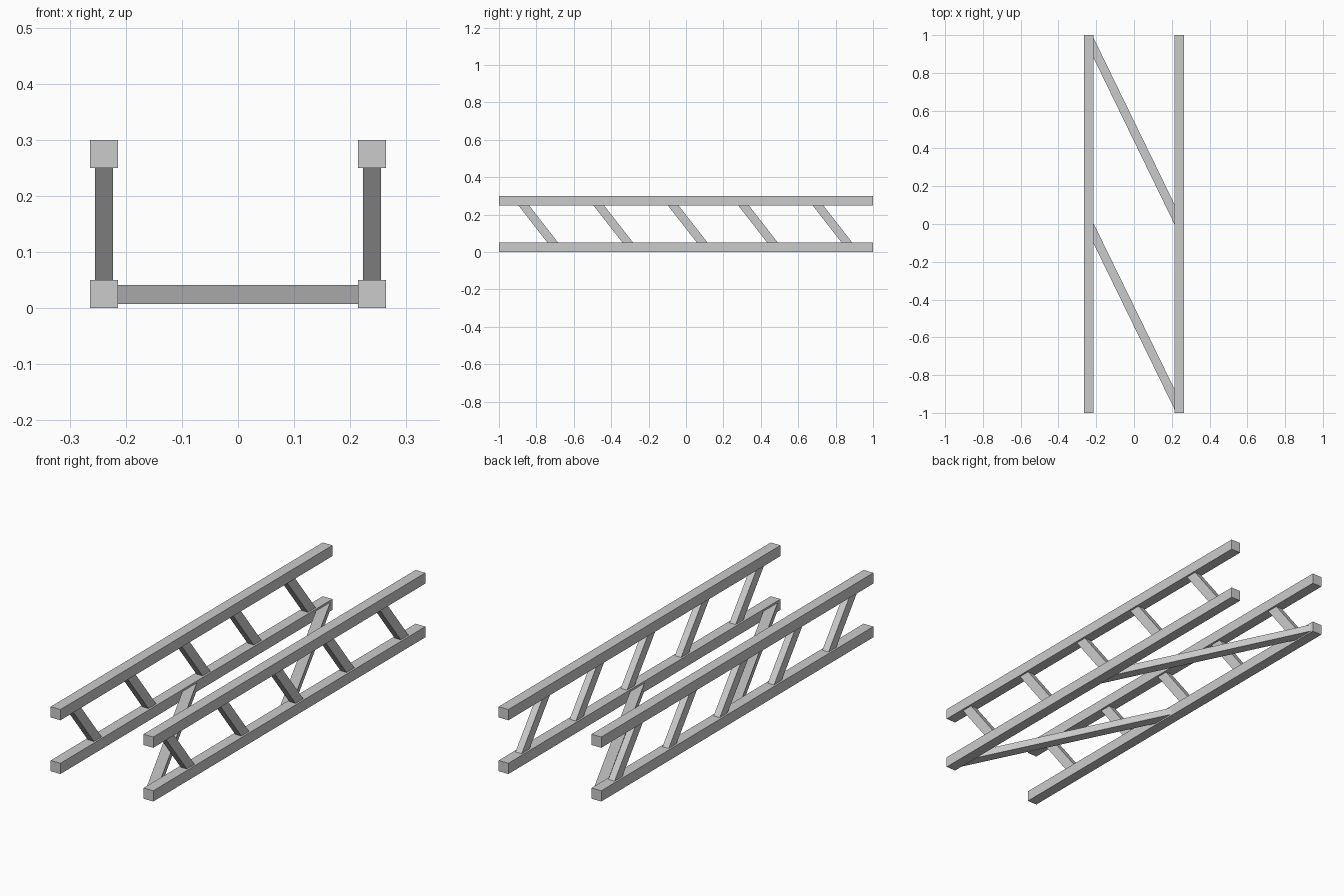
import bpy
from mathutils import Vector

if "Cube" in bpy.data.objects:
    bpy.data.objects.remove(bpy.data.objects["Cube"])


def bar(name, a, b, u, v):
    """Straight bar from a to b; its end faces are spanned by vectors u and v."""
    a, b, u, v = map(Vector, (a, b, u, v))
    ring = [(-1, -1), (1, -1), (1, 1), (-1, 1)]
    verts = [p + u * (s / 2) + v * (t / 2) for p in (a, b) for s, t in ring]
    faces = [(3, 2, 1, 0), (4, 5, 6, 7)]
    faces += [(i, (i + 1) % 4, 4 + (i + 1) % 4, 4 + i) for i in range(4)]
    # keep normals outward
    if u.cross(v).dot(b - a) < 0:
        faces = [f[::-1] for f in faces]
    mesh = bpy.data.meshes.new(name)
    mesh.from_pydata(verts, [], faces)
    obj = bpy.data.objects.new(name, mesh)
    bpy.context.collection.objects.link(obj)
    return obj


RAIL_X, RAIL = 0.239, 0.05
LOW, HIGH = RAIL / 2, 0.3 - RAIL / 2
INNER = RAIL_X - RAIL / 2

for side, x in (("left", -RAIL_X), ("right", RAIL_X)):
    # Long rails
    for level, z in (("lower", LOW), ("upper", HIGH)):
        bar(f"{side}_{level}_rail", (x, -1, z), (x, 1, z), (RAIL, 0, 0), (0, 0, RAIL))
    # Slanted struts between the rails
    for i, y in enumerate((-0.79, -0.389, 0.009, 0.385, 0.783)):
        bar(f"{side}_strut_{i + 1}", (x, y + 0.078, RAIL), (x, y - 0.078, 0.3 - RAIL),
            (0.032, 0, 0), (0, 0.057, 0))

# Flat diagonal braces joining the lower rails
for i, (y_left, y_right) in enumerate(((-0.05, -0.927), (0.932, 0.052))):
    bar(f"floor_brace_{i + 1}", (-INNER, y_left, 0.024), (INNER, y_right, 0.024),
        (0, 0.106, 0), (0, 0, 0.034))
